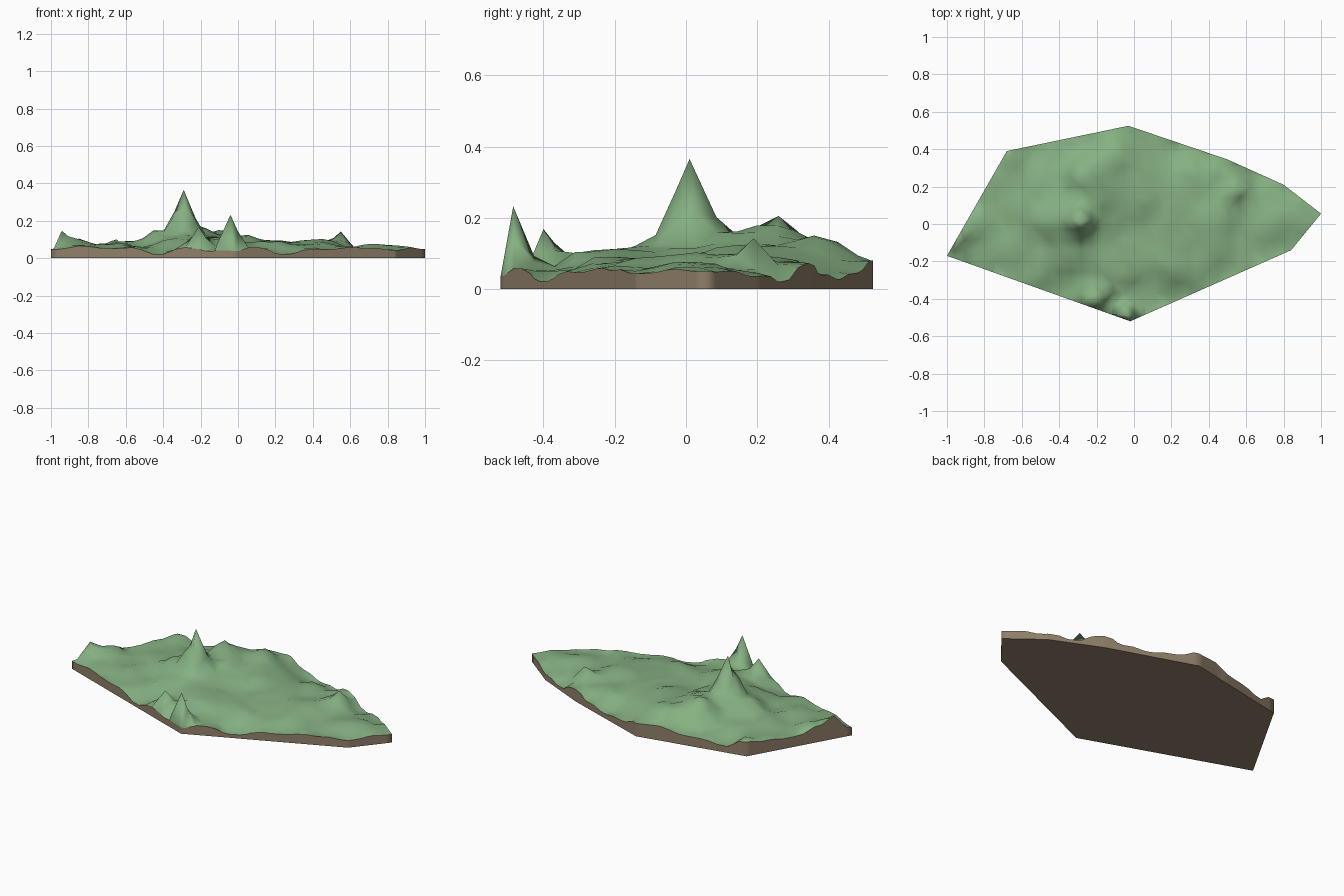
import bpy, bmesh, math
from mathutils import Vector, noise

if "Cube" in bpy.data.objects:
    bpy.data.objects.remove(bpy.data.objects["Cube"])

# Plan outline of the island slab, counter-clockwise
OUTLINE = [(-1, -.17), (-.02, -.52), (.84, -.14), (1, .055),
           (.8, .21), (.5, .345), (-.03, .525), (-.68, .39)]

# Gentle ground level samples: x, y, z
GROUND = [(-1, -.17, .045), (-.65, -.29, .055), (-.41, -.38, .02), (-.28, -.43, .055),
          (-.13, -.48, .035), (-.02, -.52, .035), (.1, -.465, .06), (.25, -.4, .022),
          (.45, -.31, .05), (.7, -.2, .055), (.84, -.14, .045), (1, .055, .05),
          (.8, .21, .035), (.66, .27, .022), (.5, .345, .075), (.39, .385, .042),
          (.25, .43, .03), (.1, .485, .045), (-.03, .525, .08), (-.35, .455, .055),
          (-.55, .42, .04), (-.68, .39, .075), (-.82, .12, .06),
          (-.7, -.08, .065), (-.5, .15, .08), (-.41, .02, .155), (-.2, .13, .165),
          (-.17, -.02, .125), (-.29, -.10, .125), (-.1, -.23, .112), (0, .18, .12),
          (-.1, .34, .13), (.2, .05, .09), (.2, -.2, .085), (.42, .01, .105),
          (.3, .25, .085), (.6, -.05, .07), (.8, .05, .075), (-.55, -.12, .065),
          (-.05, -.05, .08), (-.85, -.02, .10)]

# Sharp summits: x, y, z, radius
PEAKS = [(-.29, .01, .365, .105), (-.04, -.485, .232, .085), (-.21, -.40, .168, .10),
         (-.27, .26, .205, .13), (-.94, -.075, .145, .085), (.55, .19, .142, .09),
         (-.65, .36, .10, .07), (-.1, .36, .15, .10)]


def ground(x, y):
    total = weight = 0
    for gx, gy, gz in GROUND:
        w = 1 / ((x - gx) ** 2 + (y - gy) ** 2 + .0006) ** 1.6
        total += w * gz
        weight += w
    return total / weight


def height(x, y, on_rim):
    z = ground(x, y)
    z += (.008 if on_rim else .02) * noise.noise(Vector((x * 9, y * 9, 3.7)))
    for px, py, pz, r in PEAKS:
        # The southern spikes rise just behind a low rim
        if on_rim and py < -.3:
            continue
        t = max(0, 1 - math.hypot(x - px, y - py) / r)
        z += (pz - z) * t
    return max(z, .02)


def material(name, color):
    m = bpy.data.materials.new(name)
    m.diffuse_color = (*color, 1)
    m.use_nodes = True
    m.node_tree.nodes["Principled BSDF"].inputs["Base Color"].default_value = m.diffuse_color
    return m


bm = bmesh.new()

# Grid covering the plan, with the closest grid point moved onto each summit
NX, NY = 36, 19
verts = [[bm.verts.new((-1.02 + 2.04 * i / NX, -.54 + 1.08 * j / NY, 0))
          for j in range(NY + 1)] for i in range(NX + 1)]
for i in range(NX):
    for j in range(NY):
        bm.faces.new((verts[i][j], verts[i + 1][j], verts[i + 1][j + 1], verts[i][j + 1]))
for px, py, _, _ in PEAKS:
    v = min(bm.verts, key=lambda v: (v.co.x - px) ** 2 + (v.co.y - py) ** 2)
    v.co.x, v.co.y = px, py

# Trim the grid to the outline
for (ax, ay), (bx, by) in zip(OUTLINE, OUTLINE[1:] + OUTLINE[:1]):
    bmesh.ops.bisect_plane(bm, geom=bm.verts[:] + bm.edges[:] + bm.faces[:], dist=1e-5,
                           plane_co=(ax, ay, 0), plane_no=(by - ay, ax - bx, 0),
                           clear_outer=True)
bmesh.ops.remove_doubles(bm, verts=bm.verts[:], dist=.002)

# Raise the grassy terrain
for v in bm.verts:
    v.co.z = height(v.co.x, v.co.y, v.is_boundary)
bmesh.ops.triangulate(bm, faces=bm.faces[:])

# Earth walls down to the ground, closed by a flat underside
rim = [e for e in bm.edges if e.is_boundary]
wall = bmesh.ops.extrude_edge_only(bm, edges=rim)["geom"]
for v in wall:
    if isinstance(v, bmesh.types.BMVert):
        v.co.z = 0
for f in wall:
    if isinstance(f, bmesh.types.BMFace):
        f.material_index = 1
low = [e for e in bm.edges if e.is_boundary]
for f in bmesh.ops.contextual_create(bm, geom=low)["faces"]:
    f.material_index = 1
bmesh.ops.recalc_face_normals(bm, faces=bm.faces[:])

# Smooth surfaces, with crisp rims at the grass line and underside
for f in bm.faces:
    f.smooth = True
for e in bm.edges:
    a, b = (e.link_faces[0], e.link_faces[-1])
    flat_base = any(abs(f.normal.z) > .99 and f.material_index == 1 for f in (a, b))
    e.smooth = a.material_index == b.material_index and not flat_base

mesh = bpy.data.meshes.new("terrain_island")
bm.to_mesh(mesh)
bm.free()
mesh.materials.append(material("grass_green", (.24, .44, .225)))
mesh.materials.append(material("earth_brown", (.28, .215, .143)))
bpy.context.collection.objects.link(bpy.data.objects.new("terrain_island", mesh))
